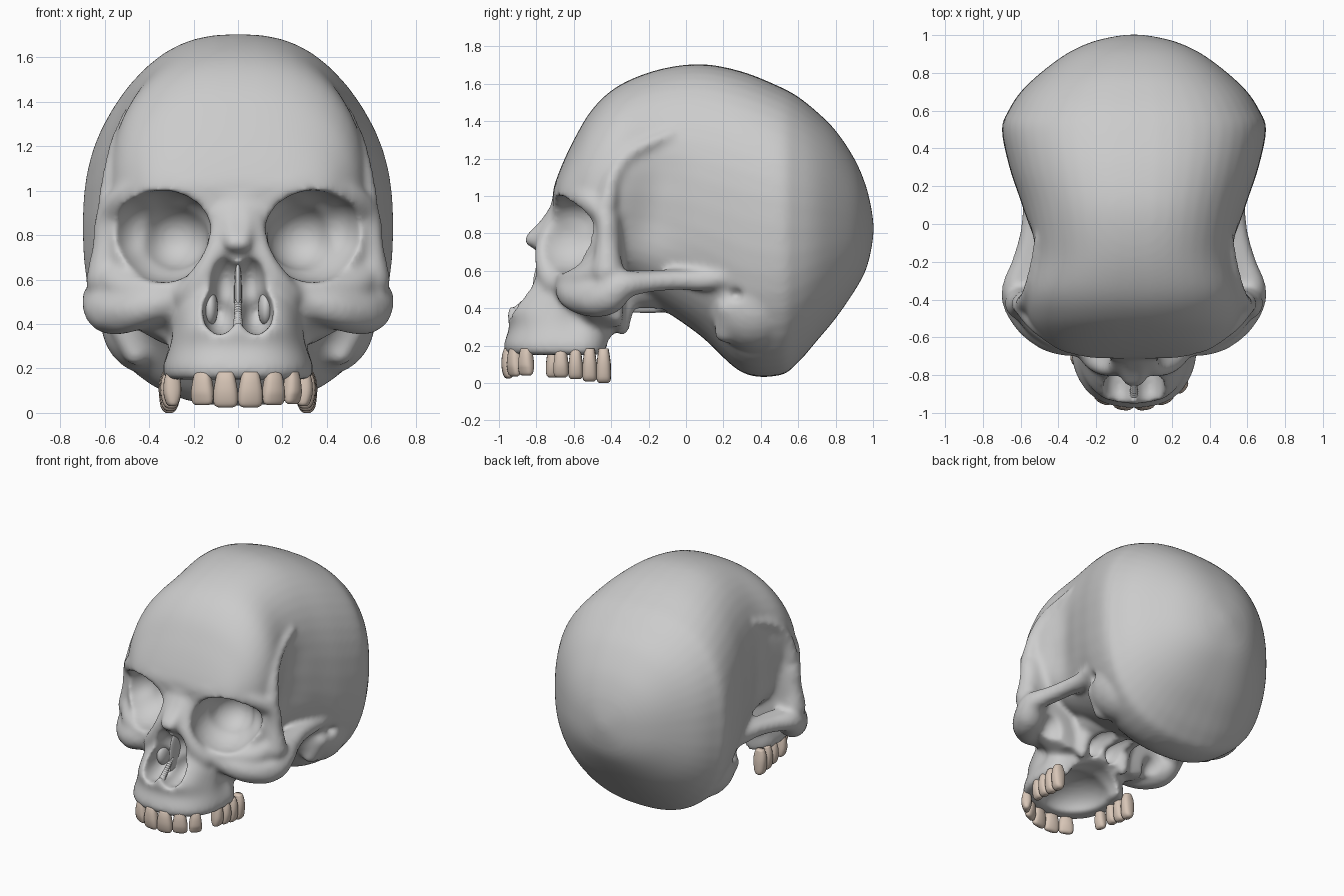
import bpy, bmesh, math
from mathutils import Vector, Matrix


def material(name, rgb):
    m = bpy.data.materials.new(name)
    m.diffuse_color = (*rgb, 1)
    return m


BONE = material("bone grey", (0.60, 0.60, 0.60))
ENAMEL = material("tooth ivory", (0.68, 0.56, 0.47))


def make_object(name, bm, mat):
    bmesh.ops.recalc_face_normals(bm, faces=bm.faces[:])
    me = bpy.data.meshes.new(name)
    bm.to_mesh(me)
    bm.free()
    me.materials.append(mat)
    me.shade_smooth()
    ob = bpy.data.objects.new(name, me)
    bpy.context.scene.collection.objects.link(ob)
    return ob


def spline(rows, steps=5):
    """Catmull-Rom interpolation of section parameters."""
    out = []
    for i in range(len(rows) - 1):
        p = [rows[max(i - 1, 0)], rows[i], rows[i + 1], rows[min(i + 2, len(rows) - 1)]]
        for k in range(steps):
            t = k / steps
            out.append([b + 0.5 * t * (c - a + t * (2 * a - 5 * b + 4 * c - d + t * (3 * (b - c) + d - a)))
                        for a, b, c, d in zip(*p)])
    return out + [list(rows[-1])]


def oval(w, up, down, e, n=48):
    """Superellipse outline with different depths on each side."""
    pts = []
    for i in range(n):
        c, s = math.cos(2 * math.pi * i / n), math.sin(2 * math.pi * i / n)
        pts.append((math.copysign(abs(c) ** (2 / e), c) * w,
                    math.copysign(abs(s) ** (2 / e), s) * (up if s > 0 else down)))
    return pts


def loft(bm, rings):
    loops = [[bm.verts.new(p) for p in ring] for ring in rings]
    n = len(loops[0])
    for a, b in zip(loops, loops[1:]):
        for i in range(n):
            bm.faces.new((a[i], a[(i + 1) % n], b[(i + 1) % n], b[i]))
    bm.faces.new(loops[0])
    bm.faces.new(loops[-1])


def loft_z(bm, rows, e):
    """Stack of outlines: z, centre y, front y, back y, half width."""
    loft(bm, [[(u, yc + v, z) for u, v in oval(w, yb - yc, yc - yf, e)]
              for z, yc, yf, yb, w in spline(rows)])


def blob(bm, loc, size, sides=(1, -1)):
    for s in sides:
        m = Matrix.Translation((loc[0] * s, loc[1], loc[2])) @ Matrix.Diagonal((*size, 1))
        bmesh.ops.create_icosphere(bm, subdivisions=3, radius=1, matrix=m)


def chain(bm, pts, sides=(1, -1)):
    """Rounded ridge along a path of x, y, z, radius, on both sides."""
    for s in sides:
        for x, y, z, r in spline(pts, 7):
            m = Matrix.Translation((x * s, y, z)) @ Matrix.Scale(r, 4)
            bmesh.ops.create_icosphere(bm, subdivisions=2, radius=1, matrix=m)


# ---- bone mass ----
bone = bmesh.new()

# braincase sections: y, bottom, top, half width, height of widest point
braincase = [
    (-0.71, 0.88, 1.04, 0.26, 0.97), (-0.67, 0.78, 1.15, 0.40, 0.96),
    (-0.60, 0.70, 1.30, 0.49, 0.95), (-0.50, 0.62, 1.465, 0.56, 0.95),
    (-0.36, 0.54, 1.59, 0.58, 1.00), (-0.15, 0.41, 1.675, 0.55, 1.00),
    (0.08, 0.25, 1.705, 0.59, 0.95), (0.30, 0.055, 1.665, 0.66, 0.88),
    (0.50, 0.04, 1.585, 0.70, 0.84), (0.60, 0.11, 1.53, 0.665, 0.83),
    (0.70, 0.225, 1.45, 0.60, 0.83), (0.80, 0.345, 1.35, 0.495, 0.83),
    (0.90, 0.49, 1.20, 0.36, 0.83), (0.96, 0.60, 1.06, 0.235, 0.83),
    (0.99, 0.71, 0.94, 0.12, 0.83), (1.003, 0.80, 0.85, 0.03, 0.825)]
loft(bone, [[(u, y, zm + v) for u, v in oval(w, zt - zm, zm - zb, 2.4)]
            for y, zb, zt, w, zm in spline(braincase)])

# upper face and cheek block
loft_z(bone, [(0.97, -0.36, -0.67, -0.33, 0.57), (0.80, -0.36, -0.68, -0.33, 0.62),
              (0.65, -0.36, -0.68, -0.33, 0.62), (0.55, -0.36, -0.70, -0.33, 0.62),
              (0.45, -0.36, -0.70, -0.33, 0.59), (0.38, -0.36, -0.70, -0.33, 0.48),
              (0.30, -0.36, -0.72, -0.33, 0.31)], 2.1)
# upper jaw
loft_z(bone, [(0.15, -0.58, -0.955, -0.40, 0.325), (0.20, -0.58, -0.975, -0.395, 0.34),
              (0.30, -0.58, -0.945, -0.37, 0.315), (0.38, -0.58, -0.955, -0.33, 0.30),
              (0.46, -0.58, -0.905, -0.31, 0.29), (0.55, -0.58, -0.84, -0.31, 0.25),
              (0.65, -0.58, -0.81, -0.31, 0.19), (0.76, -0.58, -0.78, -0.31, 0.13)], 2.5)
# brow ridge running into the outer eye socket rim
chain(bone, [(0, -0.645, 0.97, 0.075), (0.20, -0.655, 1.03, 0.055), (0.36, -0.62, 1.04, 0.05),
             (0.50, -0.53, 0.98, 0.06), (0.585, -0.43, 0.89, 0.063), (0.60, -0.42, 0.75, 0.063),
             (0.60, -0.42, 0.60, 0.09)])
# temporal ridge
chain(bone, [(0.585, -0.42, 0.95, 0.055), (0.565, -0.39, 1.10, 0.045),
             (0.54, -0.29, 1.23, 0.037), (0.51, -0.08, 1.33, 0.025)])
# cheekbone and arch, with the shelf joining it to the braincase
chain(bone, [(0.28, -0.635, 0.51, 0.075), (0.42, -0.595, 0.475, 0.095), (0.53, -0.51, 0.455, 0.105),
             (0.59, -0.42, 0.465, 0.105), (0.625, -0.34, 0.52, 0.078), (0.59, -0.20, 0.54, 0.06),
             (0.55, -0.05, 0.55, 0.058), (0.535, 0.10, 0.55, 0.06), (0.56, 0.24, 0.57, 0.05)])
chain(bone, [(0.56, -0.32, 0.555, 0.05), (0.53, -0.20, 0.56, 0.05), (0.50, 0.10, 0.56, 0.06)])
# lower eye socket rim
chain(bone, [(0.24, -0.64, 0.57, 0.07), (0.38, -0.60, 0.55, 0.075), (0.50, -0.52, 0.56, 0.085),
             (0.58, -0.43, 0.62, 0.08)])
# nasal bones and their side walls
chain(bone, [(0.02, -0.66, 0.94, 0.06), (0.03, -0.735, 0.84, 0.055), (0.02, -0.82, 0.765, 0.045)])
chain(bone, [(0.06, -0.67, 0.92, 0.055), (0.075, -0.715, 0.82, 0.057), (0.10, -0.755, 0.72, 0.057),
             (0.165, -0.74, 0.60, 0.065), (0.22, -0.70, 0.53, 0.07)])
# mastoid mass, skull base and pterygoid plates
blob(bone, (0.40, 0.36, 0.42), (0.22, 0.24, 0.25))
chain(bone, [(0.53, 0.22, 0.40, 0.06), (0.46, 0.21, 0.27, 0.06)])
blob(bone, (0, -0.22, 0.52), (0.26, 0.32, 0.15), (1,))
chain(bone, [(0.17, -0.31, 0.50, 0.06), (0.18, -0.34, 0.29, 0.04)])

skull = make_object("skull", bone, BONE)

# ---- hollows ----
cut = bmesh.new()
# eye sockets
blob(cut, (0.335, -0.64, 0.795), (0.225, 0.25, 0.21))
blob(cut, (0.43, -0.60, 0.815), (0.14, 0.20, 0.155))
blob(cut, (0.25, -0.60, 0.84), (0.13, 0.20, 0.14))
blob(cut, (0.29, -0.50, 0.79), (0.16, 0.18, 0.15))
# nose opening
blob(cut, (0.08, -0.86, 0.455), (0.08, 0.20, 0.11))
blob(cut, (0.055, -0.86, 0.57), (0.075, 0.18, 0.145))
# hollow behind the cheek, palate vault and rear nasal passages
blob(cut, (0.45, -0.23, 0.37), (0.105, 0.20, 0.16))
blob(cut, (0, -0.62, 0.13), (0.235, 0.26, 0.17), (1,))
blob(cut, (0, -0.42, 0.12), (0.225, 0.25, 0.17), (1,))
blob(cut, (0.075, -0.27, 0.38), (0.055, 0.16, 0.09))
# ear canals
blob(cut, (0.64, 0.26, 0.47), (0.09, 0.055, 0.045))
cutter = make_object("hollow_cutter", cut, BONE)
cutter.hide_render = True


def voxel(ob, size):
    m = ob.modifiers.new("Fuse", 'REMESH')
    m.mode = 'VOXEL'
    m.voxel_size = size


voxel(cutter, 0.016)
voxel(skull, 0.016)
b = skull.modifiers.new("Hollows", 'BOOLEAN')
b.operation = 'DIFFERENCE'
b.solver = 'EXACT'
b.object = cutter
voxel(skull, 0.0145)
s = skull.modifiers.new("Soften", 'SMOOTH')
s.factor = 0.5
s.iterations = 14

bpy.context.view_layer.update()
deps = bpy.context.evaluated_depsgraph_get()
fused = bpy.data.meshes.new_from_object(skull.evaluated_get(deps))
skull.modifiers.clear()
skull.data = fused
bpy.data.objects.remove(cutter)

# sculpted dents: centre, radius, push
dents = [((0.56, -0.19, 0.86), 0.18, (-0.045, 0, 0)),
         ((0.54, -0.12, 1.10), 0.14, (-0.02, 0, 0)),
         ((0.27, -0.76, 0.42), 0.08, (0, 0.02, 0)),
         ((0.36, -0.62, 0.33), 0.07, (-0.02, 0.03, 0.01))]
for v in fused.vertices:
    side = 1 if v.co.x > 0 else -1
    p = Vector((abs(v.co.x), v.co.y, v.co.z))
    for c, r, push in dents:
        d = (p - Vector(c)).length_squared / (r * r)
        if d < 6:
            p += Vector(push) * math.exp(-d)
    v.co = (p.x * side, p.y, p.z)
fused.materials.clear()
fused.materials.append(BONE)
fused.shade_smooth()

# ---- nasal septum, turbinates and spine ----
sep = bmesh.new()
blob(sep, (0, -0.695, 0.51), (0.018, 0.125, 0.21), (1,))
blob(sep, (0.125, -0.70, 0.47), (0.035, 0.07, 0.08))
chain(sep, [(0, -0.925, 0.37, 0.025), (0, -0.86, 0.43, 0.02), (0, -0.79, 0.50, 0.016)], (1,))
make_object("nasal_septum", sep, BONE)

# ---- teeth ----
teeth = bmesh.new()


def tooth(x, y, w, d, tip, turn):
    """Rounded crown narrowing toward the root."""
    rows = [(0.185, 0.66, 0.6), (0.15, 0.82, 0.9), (0.10, 0.98, 1.0),
            (tip + 0.035, 1.0, 0.85), (tip + 0.01, 0.9, 0.6), (tip, 0.6, 0.3)]
    rot = Matrix.Rotation(math.radians(turn), 3, 'Z')
    loft(teeth, [[Vector((x, y, z)) + rot @ Vector((u, v, 0))
                  for u, v in oval(w * a, d * c, d * c, 2.5, 16)]
                 for z, a, c in spline(rows, 3)])


for side in (1, -1):
    tooth(0.056 * side, -0.950, 0.056, 0.036, 0.025, 8 * side)
    tooth(0.16 * side, -0.918, 0.053, 0.035, 0.035, 26 * side)
    for k, y in enumerate((-0.59, -0.515, -0.44)):
        tooth((0.302 + 0.004 * k) * side, y, 0.039, 0.047, (0.02, 0.008, 0.0)[k], 88 * side)
# single teeth beside the gaps
tooth(0.245, -0.855, 0.045, 0.036, 0.04, 50)
tooth(0.295, -0.668, 0.041, 0.042, 0.03, 82)
tooth(-0.296, -0.71, 0.039, 0.040, 0.03, -78)
make_object("upper_teeth", teeth, ENAMEL)
